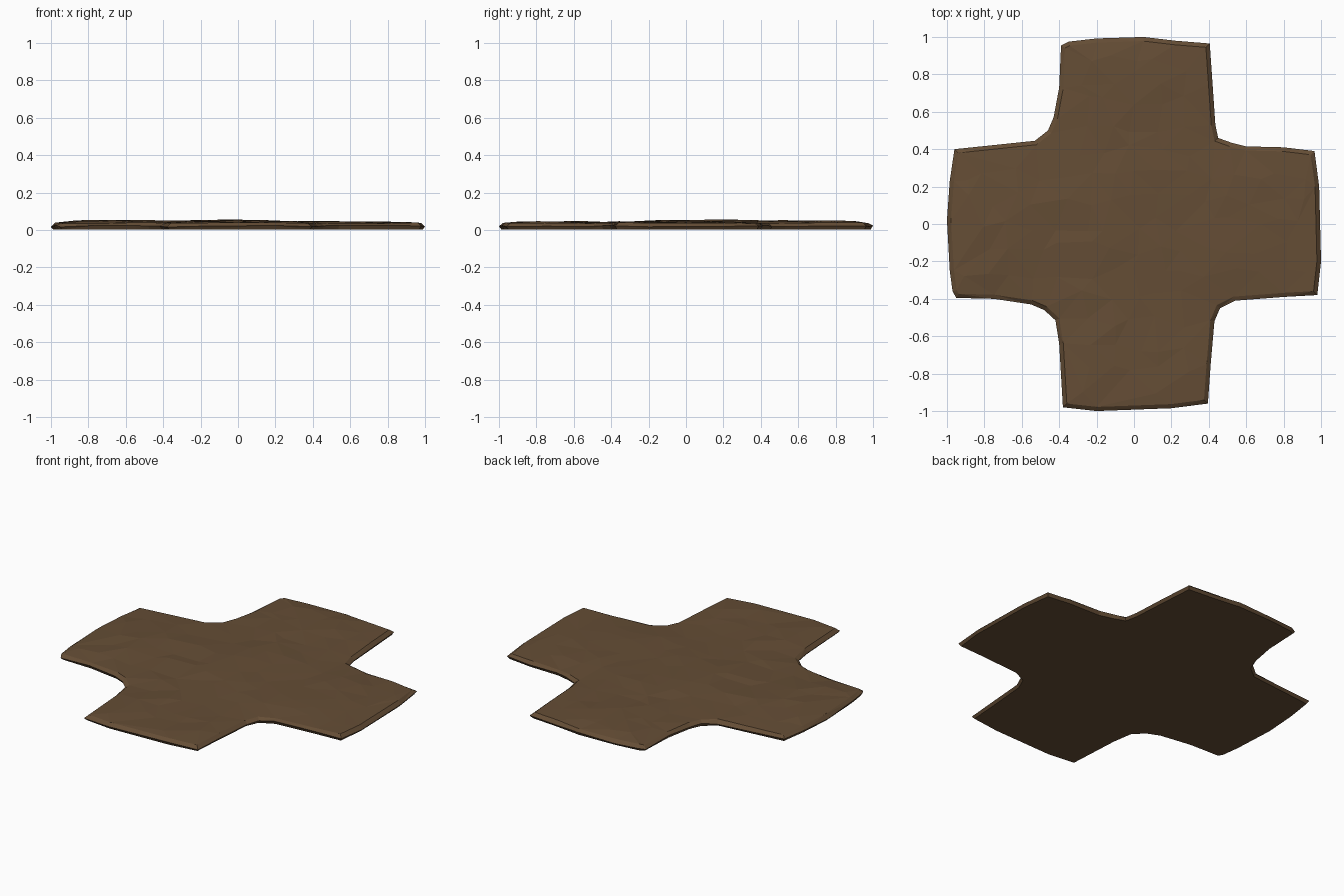
import bpy, bmesh, math, random
from mathutils import Vector
from mathutils.geometry import delaunay_2d_cdt

if "Cube" in bpy.data.objects:
    bpy.data.objects.remove(bpy.data.objects["Cube"])

random.seed(4)

# Worn crossroads outline, counter-clockwise from the right arm
OUTLINE = [Vector(p) for p in [
    (.98, -.38), (1, -.2), (.99, .2), (.965, .39), (.8, .41), (.6, .415), (.52, .435),
    (.45, .46), (.435, .53), (.42, .75), (.405, .965), (.22, .98), (.05, 1), (-.2, .992),
    (-.35, .975), (-.39, .955), (-.4, .73), (-.43, .57), (-.46, .5), (-.53, .445),
    (-.96, .4), (-.985, .23), (-1, .02), (-.985, -.25), (-.97, -.36), (-.95, -.395),
    (-.75, -.4), (-.55, -.43), (-.48, -.46), (-.42, -.515), (-.4, -.64), (-.38, -.98),
    (-.2, -1), (.2, -.985), (.395, -.96), (.41, -.75), (.43, -.52), (.46, -.45),
    (.54, -.41), (.8, -.39)]]


def inset(loop, d):
    """Move every outline point inwards along its mitred normal."""
    out = []
    for i, p in enumerate(loop):
        a = (p - loop[i - 1]).normalized()
        b = (loop[(i + 1) % len(loop)] - p).normalized()
        n = Vector((-a.y - b.y, a.x + b.x)).normalized()
        out.append(p + n * d / max(.6, n.dot(Vector((-a.y, a.x)))))
    return out


def height(x, y):
    """Trodden earth: raised middle, gentle swells on the arms."""
    h = .044 + .011 * math.exp(-(x * x + (y - .1) ** 2) / .1)
    h += .009 * math.exp(-((x + .68) ** 2 + y * y) / .05)
    h += .010 * math.exp(-(x * x + (y - .68) ** 2) / .04)
    return h + random.uniform(-.004, .004)


# Top surface: shoulder ring plus scattered points, triangulated
ring = inset(OUTLINE, .022)
n = len(ring)
pts = list(ring)
for i in range(-7, 8):
    for j in range(-7, 8):
        x = i * .13 + random.uniform(-.04, .04)
        y = j * .13 + random.uniform(-.04, .04)
        if (abs(x) < .33 and abs(y) < .92) or (abs(y) < .33 and abs(x) < .92):
            pts.append(Vector((x, y)))
edges = [(i, (i + 1) % n) for i in range(n)]
co, _, tris, _, _, _ = delaunay_2d_cdt(pts, edges, [], 1, 1e-5)

bm = bmesh.new()
top = [bm.verts.new((p.x, p.y, random.uniform(.034, .041) if i < n else height(p.x, p.y)))
       for i, p in enumerate(co)]
for t in tris:
    bm.faces.new([top[k] for k in t])

# Chamfered rim and flat underside
rim = [bm.verts.new((p.x, p.y, random.uniform(.016, .026))) for p in OUTLINE]
base = [bm.verts.new((p.x, p.y, .004)) for p in inset(OUTLINE, .012)]
for i in range(n):
    k = (i + 1) % n
    bm.faces.new((rim[i], rim[k], top[k], top[i]))
    bm.faces.new((base[i], base[k], rim[k], rim[i]))
bm.faces.new(base[::-1])
bmesh.ops.triangulate(bm, faces=bm.faces[:])
bmesh.ops.recalc_face_normals(bm, faces=bm.faces[:])

mesh = bpy.data.meshes.new("dirt_crossroads")
bm.to_mesh(mesh)
bm.free()
earth = bpy.data.materials.new("brown earth")
earth.diffuse_color = (.13, .075, .036, 1)
earth.use_nodes = True
earth.node_tree.nodes["Principled BSDF"].inputs["Base Color"].default_value = earth.diffuse_color
mesh.materials.append(earth)
bpy.context.collection.objects.link(bpy.data.objects.new("dirt_crossroads", mesh))
